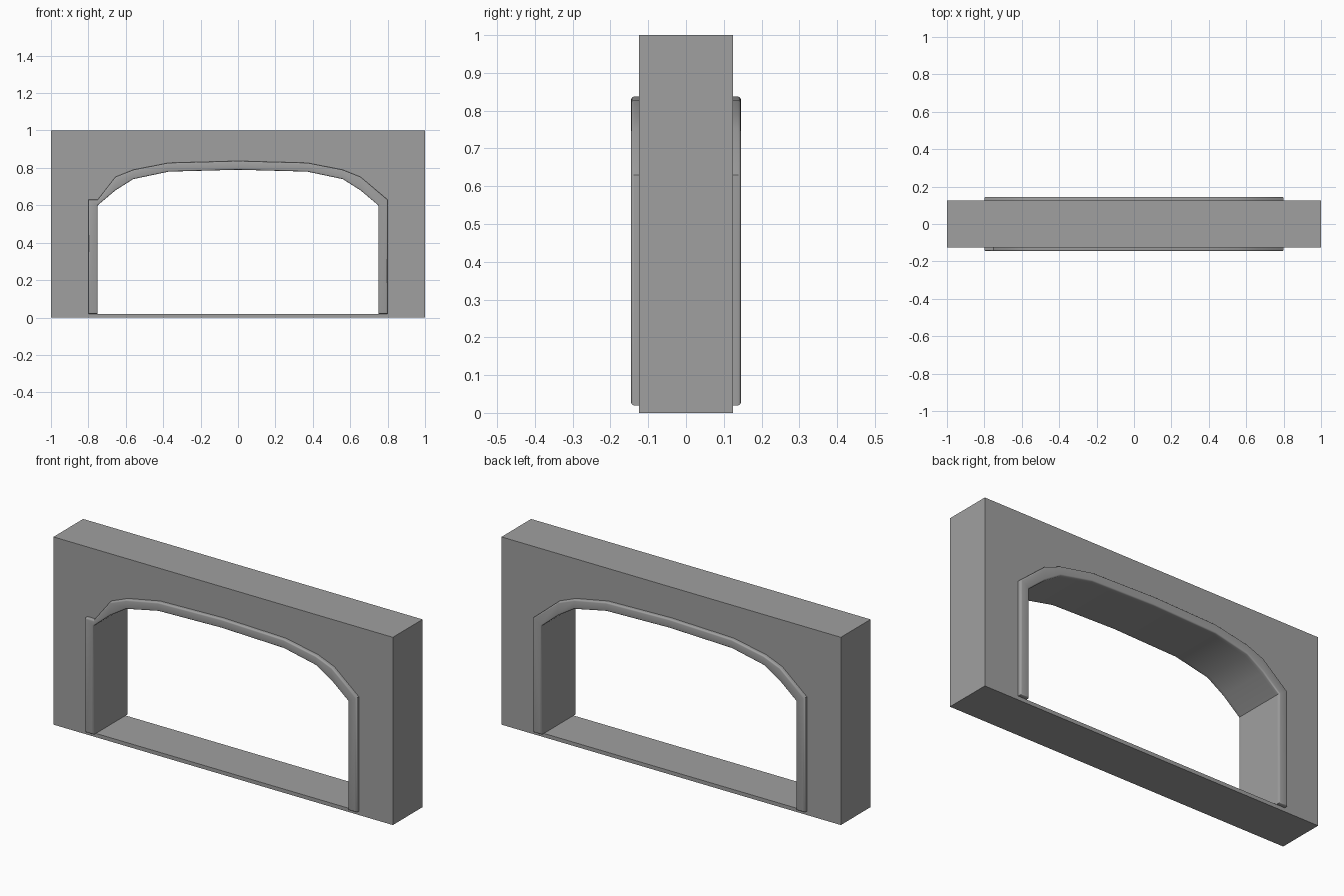
import bpy, bmesh, math

cube = bpy.data.objects.get("Cube")
if cube:
    bpy.data.objects.remove(cube, do_unlink=True)

HALF_DEPTH = 0.125
TRIM_DEPTH = 0.02
SILL = 0.02

grey = bpy.data.materials.new("stone_grey")
grey.use_nodes = True
colour = (0.35, 0.35, 0.35, 1)
grey.diffuse_color = colour
grey.node_tree.nodes["Principled BSDF"].inputs["Base Color"].default_value = colour


def mirrored(half):
    """Complete a profile that runs from the right foot to the crown."""
    return half + [(-x, z) for x, z in reversed(half[:-1])]


def finish(obj):
    obj.data.materials.clear()
    obj.data.materials.append(grey)
    bpy.ops.object.select_all(action="DESELECT")
    obj.select_set(True)
    bpy.context.view_layer.objects.active = obj
    bpy.ops.object.shade_smooth_by_angle(angle=math.radians(40))


def make_object(name, bm):
    bmesh.ops.recalc_face_normals(bm, faces=bm.faces)
    mesh = bpy.data.meshes.new(name)
    bm.to_mesh(mesh)
    bm.free()
    obj = bpy.data.objects.new(name, mesh)
    bpy.context.collection.objects.link(obj)
    finish(obj)


# Opening and trim outlines
inner = mirrored([(0.75, SILL), (0.75, 0.60), (0.655, 0.68), (0.56, 0.74),
                  (0.37, 0.78), (0, 0.79)])
outer = mirrored([(0.80, SILL), (0.80, 0.63), (0.655, 0.752), (0.56, 0.79),
                  (0.37, 0.827), (0, 0.837)])

# Wall slab with the arched opening
bm = bmesh.new()
block = [(1, 0), (1, 1), (-1, 1), (-1, 0)]
edges = []
for loop in (block, inner):
    verts = [bm.verts.new((x, -HALF_DEPTH, z)) for x, z in loop]
    edges += [bm.edges.new((v, verts[i - 1])) for i, v in enumerate(verts)]
bmesh.ops.triangle_fill(bm, edges=edges, use_beauty=True)
result = bmesh.ops.extrude_face_region(bm, geom=bm.faces[:])
bmesh.ops.translate(bm, vec=(0, 2 * HALF_DEPTH, 0),
                    verts=[g for g in result["geom"] if isinstance(g, bmesh.types.BMVert)])
bmesh.ops.dissolve_limit(bm, angle_limit=0.01, verts=bm.verts, edges=bm.edges)
bmesh.ops.triangulate(bm, faces=[f for f in bm.faces if len(f.verts) > 4])
make_object("arched_wall", bm)


def add_trim(name, side, notched):
    """Raised rounded band around the opening on one face of the wall."""
    bm = bmesh.new()
    y = side * HALF_DEPTH
    a = [bm.verts.new((x, y, z)) for x, z in inner]
    b = [bm.verts.new((x, y, z)) for x, z in outer]
    for i in range(len(a) - 1):
        quad = [a[i], a[i + 1], b[i + 1], b[i]]
        if notched and i == len(a) - 3:
            # Square shoulder on top of the left-hand post
            shoulder = bm.verts.new((-0.75, y, 0.63))
            bm.faces.new([a[i], a[i + 1], shoulder, b[i]])
            bm.faces.new([a[i + 1], b[i + 1], shoulder])
        else:
            bm.faces.new(quad)
    result = bmesh.ops.extrude_face_region(bm, geom=bm.faces[:])
    top = {g for g in result["geom"] if isinstance(g, bmesh.types.BMVert)}
    bmesh.ops.translate(bm, vec=(0, side * TRIM_DEPTH, 0), verts=list(top))
    bmesh.ops.recalc_face_normals(bm, faces=bm.faces)
    rim = [e for e in bm.edges if set(e.verts) <= top
           and e.calc_face_angle(0) > 1]
    bmesh.ops.bevel(bm, geom=rim, offset=0.007, segments=3, profile=0.5,
                    affect="EDGES", clamp_overlap=True)
    make_object(name, bm)


add_trim("front_trim", -1, True)
add_trim("back_trim", 1, False)
